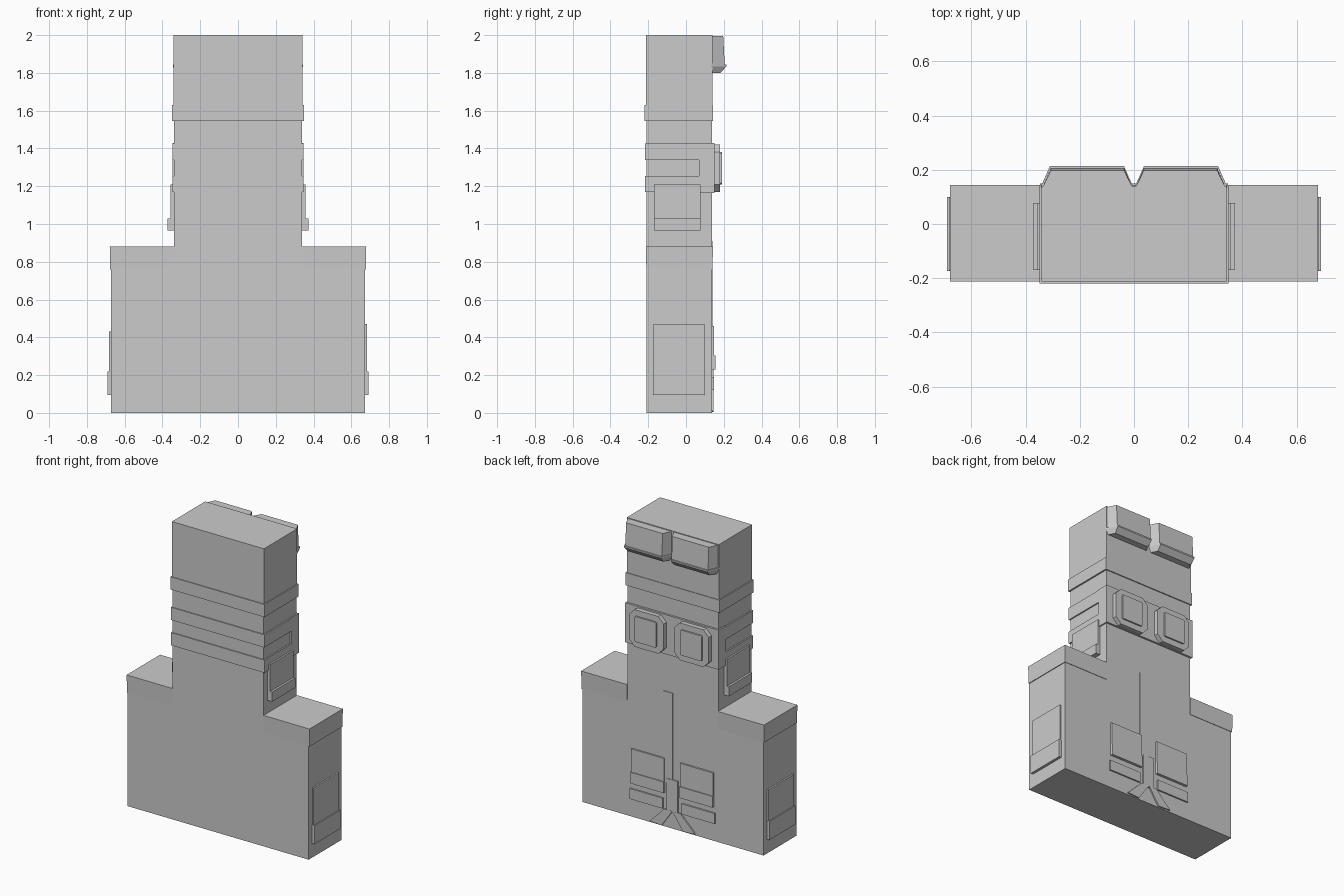
import bpy, bmesh

if "Cube" in bpy.data.objects:
    bpy.data.objects.remove(bpy.data.objects["Cube"])


def mesh_object(name, verts, faces):
    me = bpy.data.meshes.new(name)
    bm = bmesh.new()
    vs = [bm.verts.new(v) for v in verts]
    for f in faces:
        bm.faces.new([vs[i] for i in f])
    bmesh.ops.recalc_face_normals(bm, faces=bm.faces)
    bm.to_mesh(me)
    bm.free()
    ob = bpy.data.objects.new(name, me)
    bpy.context.collection.objects.link(ob)
    return ob


def loft(name, *rings):
    """Closed solid through rings with equal point counts."""
    n = len(rings[0])
    faces = [tuple(range(n)), tuple(range((len(rings) - 1) * n, len(rings) * n))]
    for r in range(len(rings) - 1):
        for i in range(n):
            j = (i + 1) % n
            faces.append((r * n + i, r * n + j, (r + 1) * n + j, (r + 1) * n + i))
    return mesh_object(name, [p for ring in rings for p in ring], faces)


def box(name, x0, x1, y0, y1, z0, z1):
    return loft(name, *[[(x0, y0, z), (x1, y0, z), (x1, y1, z), (x0, y1, z)] for z in (z0, z1)])


def panel(name, outline, y0, y1):
    """Outline in x, z extruded along y."""
    return loft(name, *[[(x, y, z) for x, z in outline] for y in (y0, y1)])


def sbox(name, s, x0, x1, *rest):
    return box(name, min(s * x0, s * x1), max(s * x0, s * x1), *rest)


def octagon(x0, x1, z0, z1, c):
    return [(x0 + c, z0), (x1 - c, z0), (x1, z0 + c), (x1, z1 - c),
            (x1 - c, z1), (x0 + c, z1), (x0, z1 - c), (x0, z0 + c)]


F, B = -0.21, 0.14   # front and back planes of the body

# One T-shaped core: wide lower block and tall upper block
panel("body", [(-.672, 0), (.672, 0), (.672, .88), (.338, .88), (.338, 2),
               (-.338, 2), (-.338, .88), (-.672, .88)], F, B - .003)

# Slightly enlarged head block and the bands below it
box("head_block", -.342, .342, -.213, B, 1.63, 2)
box("upper_band", -.349, .349, -.219, .144, 1.545, 1.63)
for name, z0, z1 in (("middle_band", 1.34, 1.425), ("lower_band", 1.17, 1.255)):
    box(name, -.347, .347, -.217, .09, z0, z1)

# Raised back plate which carries the two lenses
box("lens_plate", -.347, .347, .07, .15, 1.165, 1.43)

for s, side in ((1, "right"), (-1, "left")):
    # Shoulder cap, flaring gently towards the top
    loft(side + "_shoulder_cap",
         [(s * .338, F, .76), (s * .677, F, .76), (s * .677, B, .76), (s * .338, B, .76)],
         [(s * .338, -.212, .88), (s * .679, -.212, .88), (s * .679, .143, .88), (s * .338, .143, .88)])

    # Octagonal lens frame and inner lens
    for part, o, y0, y1 in (("_lens_frame", octagon(.04, .295, 1.17, 1.42, .04), .145, .18),
                            ("_lens", octagon(.09, .25, 1.21, 1.38, .006), .175, .19)):
        panel(side + part, [(s * x, z) for x, z in o], y0, y1)

    # Overhanging brow block with a lip and undercut
    def brow(z, inner, outer, c, y):
        return [(s * inner, .135, z), (s * (inner + c), y, z),
                (s * (outer - c), y, z), (s * outer, .135, z)]
    loft(side + "_brow", brow(1.995, .006, .337, .03, .197), brow(1.845, .006, .337, .03, .205))
    loft(side + "_brow_lip", brow(1.845, .002, .345, .035, .214), brow(1.835, .002, .345, .035, .214),
         brow(1.80, .015, .33, .025, .183))

    # Waist pouch on the side of the upper block
    sbox(side + "_waist_pouch", s, .33, .358, -.17, .077, .965, 1.21)
    sbox(side + "_waist_pouch_base", s, .33, .372, -.17, .077, .965, 1.03)

    # Pocket on the outer side of the lower block
    sbox(side + "_side_pocket", s, .66, .683, -.172, .098, .10, .47 if s > 0 else .43)
    sbox(side + "_side_pocket_base", s, .66, .69, -.174, .10, .095, .22)

    # Back pocket, its lower fold and the strip beneath
    sbox(side + "_back_pocket", s, .06, .305, .12, .149, .23, .46)
    sbox(side + "_back_pocket_fold", s, .06, .305, .12, .155, .23, .305)
    sbox(side + "_back_strip", s, .07, .315, .12, .147, .12, .19)

    # Diagonal strap running down to the bottom edge
    panel(side + "_strap", [(s * x, z) for x, z in
                            ((0, .12), (.06, .12), (.17, .01), (.08, .005))], .12, .146)

# Central front-flap on the jacket and its buckle
box("jacket_flap", 0, .07, .12, .1415, .30, .91)
box("centre_buckle", -.04, .045, .12, .145, .11, .33)
